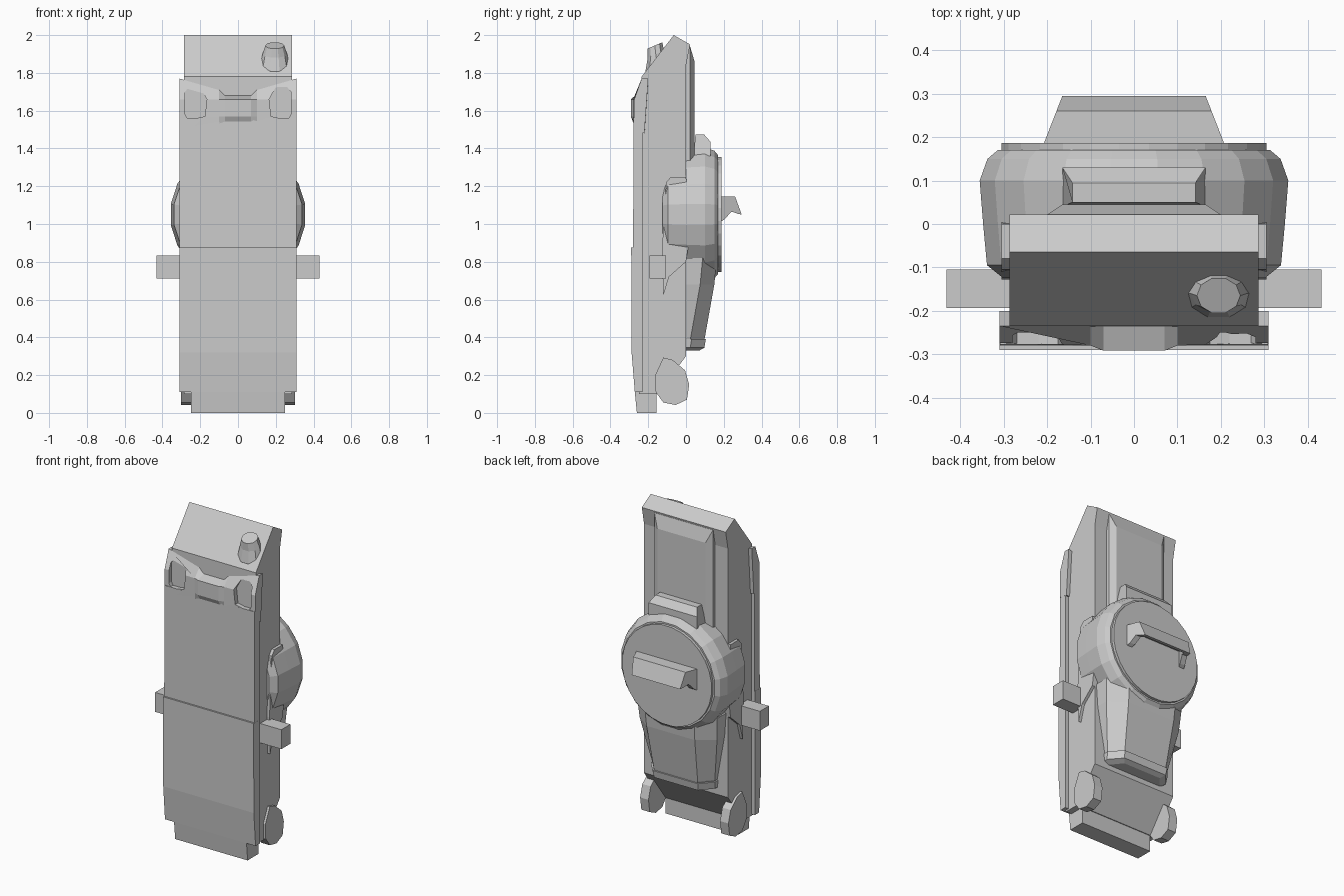
import bpy, bmesh
from math import sin, cos, tau

if "Cube" in bpy.data.objects:
    bpy.data.objects.remove(bpy.data.objects["Cube"])


def loft(name, rings):
    """Skin equal-length rings of 3D points and cap both ends."""
    bm = bmesh.new()
    vs = [[bm.verts.new(p) for p in r] for r in rings]
    n = len(rings[0])
    for a, b in zip(vs, vs[1:]):
        for i in range(n):
            j = (i + 1) % n
            bm.faces.new((a[i], a[j], b[j], b[i]))
    bm.faces.new(vs[0])
    bm.faces.new(vs[-1])
    bmesh.ops.recalc_face_normals(bm, faces=bm.faces)
    me = bpy.data.meshes.new(name)
    bm.to_mesh(me)
    bm.free()
    ob = bpy.data.objects.new(name, me)
    bpy.context.collection.objects.link(ob)
    return ob


def slab_x(name, yz, x0, x1):
    """Side profile extruded across x."""
    return loft(name, [[(x, y, z) for y, z in yz] for x in (x0, x1)])


def box(name, x0, x1, y0, y1, z0, z1):
    return slab_x(name, [(y0, z0), (y1, z0), (y1, z1), (y0, z1)], x0, x1)


def rect_y(y, w0, z0, w1, z1):
    """Trapezoid ring at depth y: half width w0 at z0, w1 at z1."""
    return [(-w0, y, z0), (w0, y, z0), (w1, y, z1), (-w1, y, z1)]


def lathe_y(name, profile, zc, n):
    """Turn (y, radius) pairs around a y axis at height zc."""
    return loft(name, [[(r * cos(tau * (i + .5) / n), y, zc + r * sin(tau * (i + .5) / n))
                        for i in range(n)] for y, r in profile])


# Main slab body and foot
slab_x("body", [(-.25, .1), (-.15, .1), (0, .3), (0, 1.84), (.022, 1.95),
                (-.065, 2), (-.235, 1.78)], -.287, .287)
slab_x("foot", [(-.26, 0), (-.155, 0), (-.155, .11), (-.24, .13), (-.271, .11)], -.248, .248)
loft("back_panel", [rect_y(-.01, .2, .7, .2, 1.94), rect_y(.022, .2, .7, .2, 1.94),
                    rect_y(.045, .165, .7, .165, 1.86)])

# Front cover: lower apron and upper plate
slab_x("front_apron", [(-.23, .11), (-.271, .11), (-.288, .32), (-.29, .875),
                       (-.27, .875), (-.23, .875)], -.31, .31)
slab_x("front_plate", [(-.23, .8), (-.28, .8), (-.278, 1.56), (-.23, 1.56)], -.309, .309)

# Brow across the top of the cover, bulging at the middle
stations = [(-.31, 1.49, -.274, 1.77), (-.1, 1.53, -.28, 1.71), (-.07, 1.54, -.292, 1.68),
            (.07, 1.54, -.292, 1.68), (.1, 1.53, -.28, 1.71), (.31, 1.49, -.274, 1.77)]
brow = loft("brow", [[(x, -.22, 1.48), (x, -.277, zb), (x, y, 1.57), (x, y, 1.66),
                      (x, -.235, zt), (x, -.2, zt)] for x, zb, y, zt in stations])

# Recessed lamps cut into the brow
lamp = [(.175, 1.57), (.265, 1.55), (.28, 1.58), (.28, 1.7), (.26, 1.725), (.2, 1.725), (.165, 1.66)]
for s in (-1, 1):
    cutter = loft("lamp_cutter", [[(s * x, y, z) for x, z in lamp] for y in (-.35, -.25)])
    cutter.hide_render = True
    cutter.hide_set(True)
    mod = brow.modifiers.new("lamp_recess", 'BOOLEAN')
    mod.operation = 'DIFFERENCE'
    mod.solver = 'EXACT'
    mod.object = cutter

# Small tapered stub on the sloped top
loft("stub", [[(.195 + rx * cos(tau * i / 10), y + ry * sin(tau * i / 10),
                z + tilt * sin(tau * i / 10)) for i in range(10)]
              for rx, ry, y, z, tilt in ((.075, .05, -.155, 1.79, .02), (.08, .057, -.16, 1.83, .02),
                                         (.065, .045, -.16, 1.9, .02), (.05, .042, -.165, 1.945, .018))])

# Round housing, its lid and the top tab
lathe_y("round_housing", [(-.125, .305), (-.095, .343), (0, .352), (.1, .36),
                          (.15, .342), (.17, .318)], 1.05, 20)
lathe_y("lid", [(.16, .307), (.187, .307)], 1.05, 28)
loft("top_tab", [[(x, .04, 1.36), (x, .13, 1.36), (x, .13, 1.435), (x * k, .095, 1.475), (x * k, .05, 1.475)]
                 for x, k in ((-.165, .86), (.165, .86))])

# Hooked handle: overhanging bar with a leg at each end
shelf = [(.18, 1.145), (.26, 1.145), (.295, 1.05), (.27, 1.055), (.235, 1.105), (.18, 1.115)]
leg = [(.18, 1.145), (.26, 1.145), (.295, 1.05), (.24, 1.065), (.205, 1.025), (.18, 1.01)]


def flare(y):
    return .21 - (y - .18) * .39


loft("handle_bar", [[(s * flare(y), y, z) for y, z in shelf] for s in (-1, 1)])
for s in (-1, 1):
    loft("handle_leg", [[(s * (flare(y) - d), y, z) for y, z in leg] for d in (0, .035)])

# Tapered keel below the housing, with a lip at its lower end


def keel_ring(z, w, wm, y):
    return [(-w, -.03, z), (-w, y - .075, z), (-wm, y, z), (wm, y, z), (w, y - .075, z), (w, -.03, z)]


loft("keel", [keel_ring(.82, .275, .17, .163), keel_ring(.68, .265, .165, .15),
              keel_ring(.4, .215, .15, .1), keel_ring(.355, .2, .14, .09)])
loft("keel_lip", [keel_ring(.39, .22, .155, .105), keel_ring(.345, .215, .15, .097),
                  keel_ring(.33, .19, .13, .07)])

# Mirrored side parts: skirt, peg and wheel
skirt = [(-.128, .85), (-.12, .62), (-.09, .72), (0, .8), (.03, 1.0), (0, 1.25), (-.08, 1.25), (-.105, 1.22)]
wheel = [(-.12, .293), (-.07, .28), (-.005, .225), (.017, .15), (.005, .07), (-.055, .042),
         (-.12, .055), (-.16, .11), (-.163, .2)]
for s in (-1, 1):
    slab_x("side_skirt", skirt, s * .27, s * .305)
    box("side_peg", s * .27, s * .432, -.193, -.105, .712, .832)
    slab_x("wheel", wheel, s * .245, s * .302)
